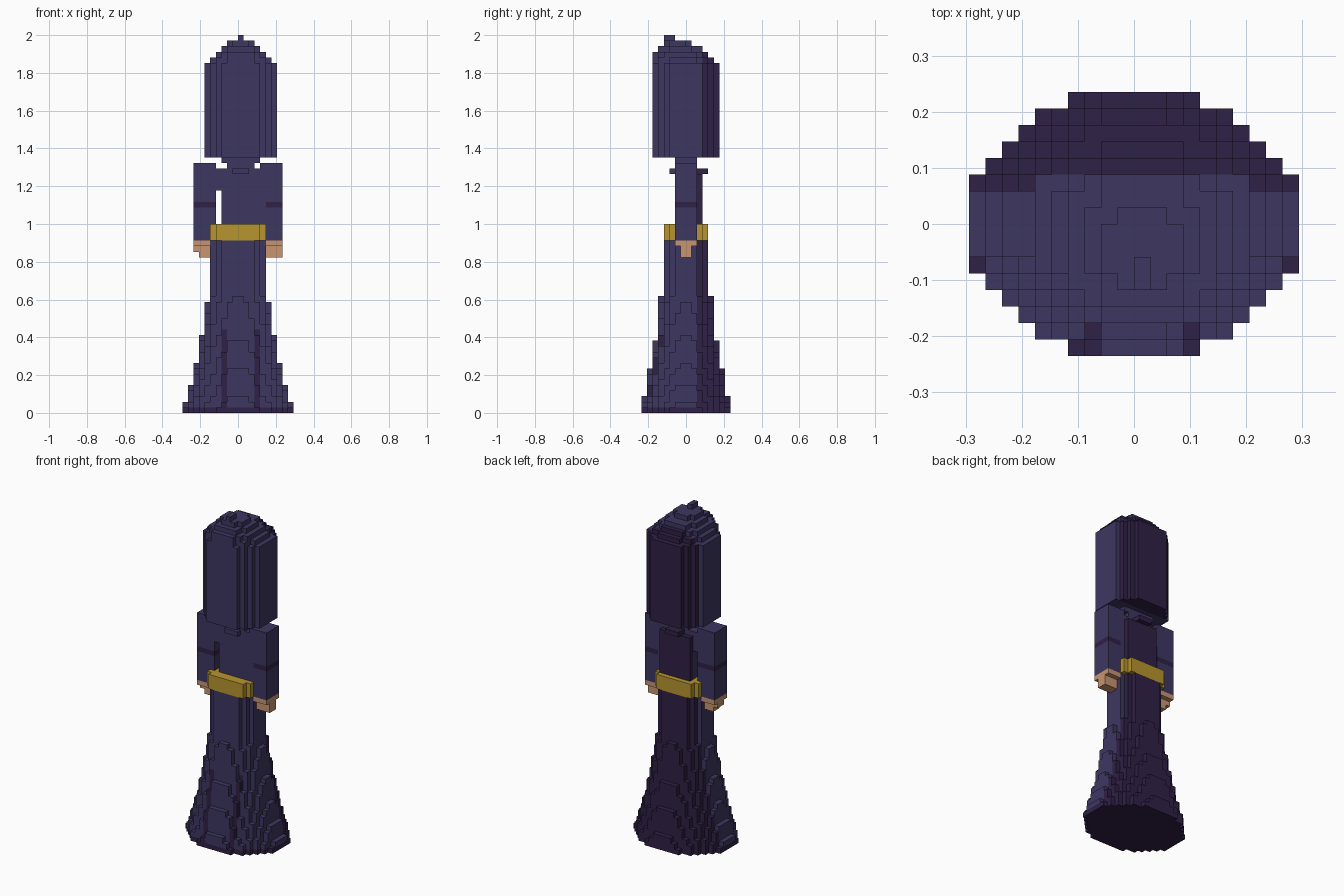
import bpy, bmesh

V = 2 / 68  # block size

cube = bpy.data.objects.get("Cube")
if cube:
    bpy.data.objects.remove(cube, do_unlink=True)


def material(name, color):
    m = bpy.data.materials.new(name)
    m.use_nodes = True
    m.diffuse_color = (*color, 1)
    bsdf = next(n for n in m.node_tree.nodes if n.type == 'BSDF_PRINCIPLED')
    bsdf.inputs["Base Color"].default_value = (*color, 1)
    return m


ROBE = material("indigo_cloth", (0.048, 0.038, 0.120))
DARK = material("dark_plum_cloth", (0.028, 0.015, 0.060))
GOLD = material("gold_belt", (0.48, 0.30, 0.028))
SKIN = material("skin", (0.58, 0.30, 0.16))

# Block face directions with their four corners
SIDES = {
    (1, 0, 0): [(1, 0, 0), (1, 1, 0), (1, 1, 1), (1, 0, 1)],
    (-1, 0, 0): [(0, 0, 0), (0, 0, 1), (0, 1, 1), (0, 1, 0)],
    (0, 1, 0): [(0, 1, 0), (0, 1, 1), (1, 1, 1), (1, 1, 0)],
    (0, -1, 0): [(0, 0, 0), (1, 0, 0), (1, 0, 1), (0, 0, 1)],
    (0, 0, 1): [(0, 0, 1), (1, 0, 1), (1, 1, 1), (0, 1, 1)],
    (0, 0, -1): [(0, 0, 0), (0, 1, 0), (1, 1, 0), (1, 0, 0)],
}


def box(x0, x1, y0, y1, z0, z1):
    """Block cells in a box, both ends included."""
    return {(x, y, z) for x in range(x0, x1 + 1)
            for y in range(y0, y1 + 1) for z in range(z0, z1 + 1)}


def disc(z, cx, cy, rx, ry, limit=1.0):
    """Block cells of one elliptical layer."""
    return {(x, y, z) for x in range(-11, 11) for y in range(-11, 11)
            if ((x + .5 - cx) / rx) ** 2 + ((y + .5 - cy) / ry) ** 2 <= limit}


def lerp(points, z):
    for (z0, a), (z1, b) in zip(points, points[1:]):
        if z <= z1:
            return a + (b - a) * (z - z0) / (z1 - z0)
    return points[-1][1]


def build(name, cells, mats, rule=lambda x, y, z: 0):
    """Skin a set of cells with its outer faces only; rule picks the colour."""
    bm = bmesh.new()
    verts = {}
    for x, y, z in sorted(cells):
        for (dx, dy, dz), corners in SIDES.items():
            if (x + dx, y + dy, z + dz) in cells:
                continue
            loop = []
            for a, b, c in corners:
                key = (x + a, y + b, z + c)
                if key not in verts:
                    verts[key] = bm.verts.new([n * V for n in key])
                loop.append(verts[key])
            bm.faces.new(loop).material_index = rule(x, y, z)
    mesh = bpy.data.meshes.new(name)
    bm.to_mesh(mesh)
    bm.free()
    for m in mats:
        mesh.materials.append(m)
    obj = bpy.data.objects.new(name, mesh)
    bpy.context.scene.collection.objects.link(obj)
    return obj


# Flared skirt: dark back, hem and two front stripes
WIDTH = [(0, 10.1), (2, 9.45), (5, 8.45), (9, 7.45), (14, 6.45), (20, 5.4), (30, 4.95)]
DEPTH = [(0, 8.1), (3, 7.45), (8, 6.45), (13, 5.45), (21, 4.45), (30, 4.3)]
skirt = set()
for z in range(31):
    skirt |= disc(z, 0, 0, lerp(WIDTH, z), lerp(DEPTH, z))


def skirt_colour(x, y, z):
    stripe = abs(x) == 3 and y < -3 and z < 15
    return int(z == 0 or y >= 2 or stripe)


build("skirt", skirt, [ROBE, DARK], skirt_colour)

# Belt with stepped corners
build("belt", box(-5, 4, -3, 2, 31, 33) | box(-4, 3, -4, 3, 31, 33), [GOLD])

# Torso with right shoulder joint and a small collar
torso = box(-3, 3, -2, 2, 34, 42) | box(4, 4, -2, 1, 34, 41)
torso |= box(-4, -4, -2, 1, 40, 42) | box(-4, 3, -2, 1, 43, 43) | box(-1, 1, -3, 3, 43, 43)
build("torso", torso, [ROBE, DARK], lambda x, y, z: int(y >= 2))
build("neck", box(-2, 2, -2, 1, 44, 44) | box(-3, 3, -2, 1, 45, 45), [ROBE])

# Sleeves with a dark band
band = lambda x, y, z: int(z == 37)
build("right_sleeve", box(-8, -5, -2, 1, 34, 44) | box(-8, -6, -2, 1, 31, 33), [ROBE, DARK], band)
build("left_sleeve", box(5, 7, -2, 1, 31, 44) | box(4, 4, -2, 1, 42, 44), [ROBE, DARK], band)

# Hands
build("right_hand", box(-8, -6, -2, 1, 30, 30) | box(-8, -6, -1, 0, 29, 29)
      | box(-7, -6, -1, 0, 28, 28), [SKIN])
build("left_hand", box(5, 7, -2, 1, 30, 30) | box(5, 7, -1, 0, 28, 29), [SKIN])

# Hood: tall rounded column, then a dome leaning forward (layer, half width, front, back)
hood = set()
for z in range(46, 63):
    hood |= disc(z, 0.5, 0, 6.5, 6, 1.1)
for z, half, front, back in [(63, 5, -6, 4), (64, 4, -6, 3), (65, 3, -5, 2), (66, 2, -4, 0)]:
    hood |= disc(z, 0.5, (front + back + 1) / 2, half + .5, (back - front + 1) / 2, 1.1)
hood |= box(0, 0, -4, -3, 67, 67)
build("hood", hood, [ROBE, DARK], lambda x, y, z: int(y >= 3))
